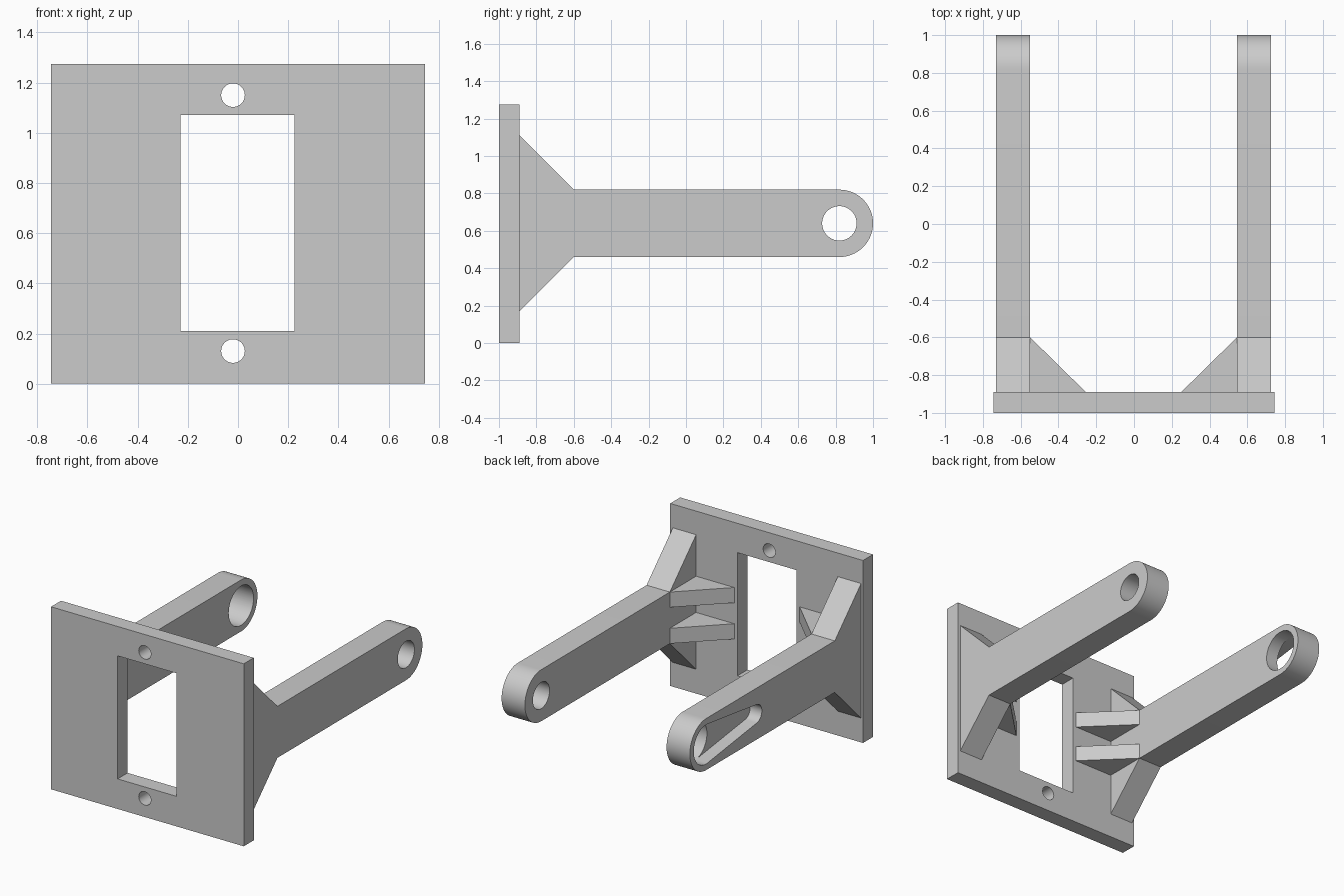
import bpy, bmesh
from math import acos, cos, pi, sin

cube = bpy.data.objects.get("Cube")
if cube:
    bpy.data.objects.remove(cube, do_unlink=True)

grey = bpy.data.materials.new("plain grey")
grey.use_nodes = True
grey.diffuse_color = (0.6, 0.6, 0.6, 1)
grey.node_tree.nodes["Principled BSDF"].inputs["Base Color"].default_value = (0.6, 0.6, 0.6, 1)


def prism(name, points, axis, low, high):
    """Extrude a 2D outline along one axis between two positions."""
    index = "xyz".index(axis)

    def place(p, t):
        co = list(p)
        co.insert(index, t)
        return co

    bm = bmesh.new()
    face = bm.faces.new([bm.verts.new(place(p, low)) for p in points])
    moved = bmesh.ops.extrude_face_region(bm, geom=[face])["geom"]
    for v in moved:
        if isinstance(v, bmesh.types.BMVert):
            v.co[index] = high
    bmesh.ops.recalc_face_normals(bm, faces=bm.faces)
    mesh = bpy.data.meshes.new(name)
    bm.to_mesh(mesh)
    bm.free()
    mesh.materials.append(grey)
    obj = bpy.data.objects.new(name, mesh)
    bpy.context.collection.objects.link(obj)
    return obj


def arc(cx, cy, r, start, end, steps=32):
    return [(cx + r * cos(start + (end - start) * i / steps),
             cy + r * sin(start + (end - start) * i / steps)) for i in range(steps + 1)]


def circle(cx, cy, r):
    return arc(cx, cy, r, 0, 2 * pi, 64)[:-1]


def rect(x0, y0, x1, y1):
    return [(x0, y0), (x1, y0), (x1, y1), (x0, y1)]


def cut(obj, cutter):
    mod = obj.modifiers.new("cut", "BOOLEAN")
    mod.operation = "DIFFERENCE"
    mod.solver = "EXACT"
    mod.object = cutter
    select(obj)
    bpy.ops.object.modifier_apply(modifier=mod.name)
    bpy.data.objects.remove(cutter, do_unlink=True)


def select(obj):
    bpy.ops.object.select_all(action="DESELECT")
    obj.select_set(True)
    bpy.context.view_layer.objects.active = obj


BACK = -0.89                 # rear face of the plate
ROOT = -0.6                  # where the flared arm root ends
PIVOT_Y, PIVOT_Z = 0.82, 0.64
ARM_R = 0.18

# Mounting plate with window and two screw holes
plate = prism("mounting_plate", rect(-0.745, 0, 0.745, 1.275), "y", -1, BACK)
cut(plate, prism("window_cutter", rect(-0.23, 0.21, 0.225, 1.07), "y", -1.2, -0.7))
for z in (0.13, 1.15):
    cut(plate, prism("screw_cutter", circle(-0.02, z, 0.047), "y", -1.2, -0.7))

# Arms with flared roots and rounded ends
outline = [(BACK, 0.17), (ROOT, PIVOT_Z - ARM_R)]
outline += arc(PIVOT_Y, PIVOT_Z, ARM_R, -pi / 2, pi / 2)
outline += [(ROOT, PIVOT_Z + ARM_R), (BACK, 1.11)]
left_arm = prism("left_arm", outline, "x", 0.545, 0.725)
right_arm = prism("right_arm", outline, "x", -0.73, -0.55)
cut(left_arm, prism("pivot_cutter", circle(PIVOT_Y, PIVOT_Z, 0.092), "x", 0.4, 0.9))
cut(right_arm, prism("hub_cutter", circle(PIVOT_Y, PIVOT_Z, 0.137), "x", -0.9, -0.4))

# Tapered pocket on the outside of the right arm
big, small, reach = 0.137, 0.065, 0.55
tangent = acos((big - small) / reach)
pocket = arc(PIVOT_Y, PIVOT_Z, big, tangent - pi, pi - tangent, 48)
pocket += arc(PIVOT_Y - reach, PIVOT_Z, small, pi - tangent, pi + tangent, 24)
cut(right_arm, prism("pocket_cutter", pocket, "x", -0.9, -0.64))

# Triangular ribs bracing each arm against the plate
ribs = []
for side, inner, foot in (("left", 0.545, 0.25), ("right", -0.55, -0.255)):
    for level, z in (("lower", PIVOT_Z - ARM_R), ("upper", PIVOT_Z + ARM_R - 0.107)):
        triangle = [(inner, ROOT), (inner, BACK), (foot, BACK)]
        ribs.append(prism(f"{side}_{level}_rib", triangle, "z", z, z + 0.107))

# Smooth round walls, crisp edges
for obj in [plate, left_arm, right_arm] + ribs:
    select(obj)
    bpy.ops.object.shade_smooth_by_angle(angle=pi / 6)
